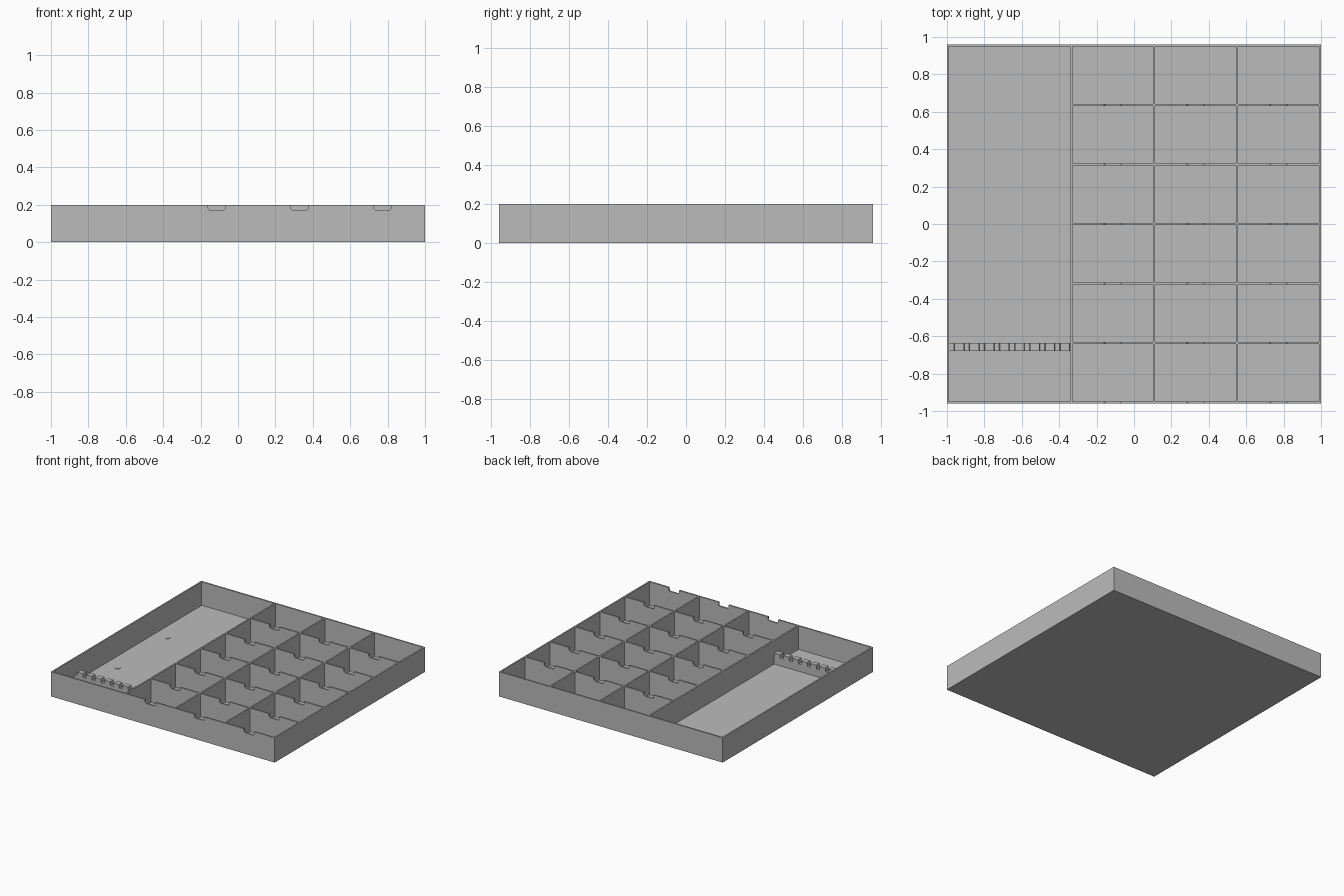
import bpy, bmesh, math

if "Cube" in bpy.data.objects:
    bpy.data.objects.remove(bpy.data.objects["Cube"])

H, T, FLOOR = 0.2, 0.012, 0.01      # wall height, wall thickness, floor thickness
HX, HY = 1.0, 0.96                  # half sizes
XDIV = -0.336                       # wall beside the long compartment
CELL_X = (HX - T / 2 - XDIV) / 3
CELL_Y = (2 * HY - T) / 6

grey = bpy.data.materials.new("grey plastic")
grey.diffuse_color = (0.5, 0.5, 0.5, 1)
grey.use_nodes = True
grey.node_tree.nodes["Principled BSDF"].inputs["Base Color"].default_value = grey.diffuse_color


def finish(name, bm):
    bmesh.ops.recalc_face_normals(bm, faces=bm.faces)
    me = bpy.data.meshes.new(name)
    bm.to_mesh(me)
    bm.free()
    me.materials.append(grey)
    ob = bpy.data.objects.new(name, me)
    bpy.context.collection.objects.link(ob)
    return ob


def panel(name, profile, y0, y1):
    """Extrude an (x, z) outline from y0 to y1."""
    bm = bmesh.new()
    face = bm.faces.new([bm.verts.new((x, y0, z)) for x, z in profile])
    ext = bmesh.ops.extrude_face_region(bm, geom=[face])["geom"]
    bmesh.ops.translate(bm, vec=(0, y1 - y0, 0),
                        verts=[v for v in ext if isinstance(v, bmesh.types.BMVert)])
    return finish(name, bm)


def box(name, x0, x1, y0, y1, z0, z1):
    return panel(name, [(x0, z0), (x1, z0), (x1, z1), (x0, z1)], y0, y1)


def notched(x0, x1, z0):
    """Wall outline with a round-cornered finger notch above each cell."""
    pts = [(x0, z0), (x1, z0), (x1, H)]
    w, depth, r = 0.046, 0.03, 0.014
    for i in (2, 1, 0):
        c = XDIV + CELL_X * (i + 0.5)
        half = [(w, H)] + [(w - r + r * math.cos(a), H - depth + r - r * math.sin(a))
                           for a in (0, math.pi / 6, math.pi / 3, math.pi / 2)]
        pts += [(c + dx, z) for dx, z in half]
        pts += [(c - dx, z) for dx, z in reversed(half)]
    return pts + [(x0, H)]


# Floor and outer walls
box("floor", -HX, HX, -HY, HY, 0, FLOOR)
panel("front_wall", notched(-HX, HX, 0), -HY, -HY + T)
box("back_wall", -HX, HX, HY - T, HY, 0, H)
for side, name in ((-1, "left_wall"), (1, "right_wall")):
    a, b = sorted((side * HX, side * (HX - T)))
    box(name, a, b, -HY + T, HY - T, 0, H)

# Lengthwise dividers
for i in range(3):
    x = XDIV + CELL_X * i
    box("long_divider", x - T / 2, x + T / 2, -HY + T, HY - T, FLOOR, H)

# Notched cross dividers
for i in range(1, 6):
    y = -HY + T / 2 + CELL_Y * i
    panel("cross_divider", notched(XDIV, HX - T, FLOOR), y - T / 2, y + T / 2)

# Castellated rail across the long compartment
x0, x1, teeth = -HX + T, XDIV - T / 2, 8
pitch = (x1 - x0) / teeth
outline = [(x1, FLOOR), (x0, FLOOR)]
for i in range(teeth):
    s = x0 + pitch * i
    outline += [(s, 0.07), (s + 0.025, 0.07), (s + 0.029, 0.1), (s + 0.078, 0.1)]
outline.append((x1, 0.07))
panel("toothed_rail", outline, -0.68, -0.637)

# Small round floor pads
spots = [(x, y) for x in (-0.87, -0.2, 0.465) for y in (0.345, -0.295)]
spots += [(x, y) for x in (-0.315, 0.352) for y in (0.45, -0.19, -0.83)]
for x, y in spots:
    bm = bmesh.new()
    bmesh.ops.create_cone(bm, cap_ends=True, segments=12, radius1=0.02, radius2=0.02, depth=0.006)
    bmesh.ops.translate(bm, vec=(x, y, FLOOR), verts=bm.verts)
    finish("floor_pad", bm)
